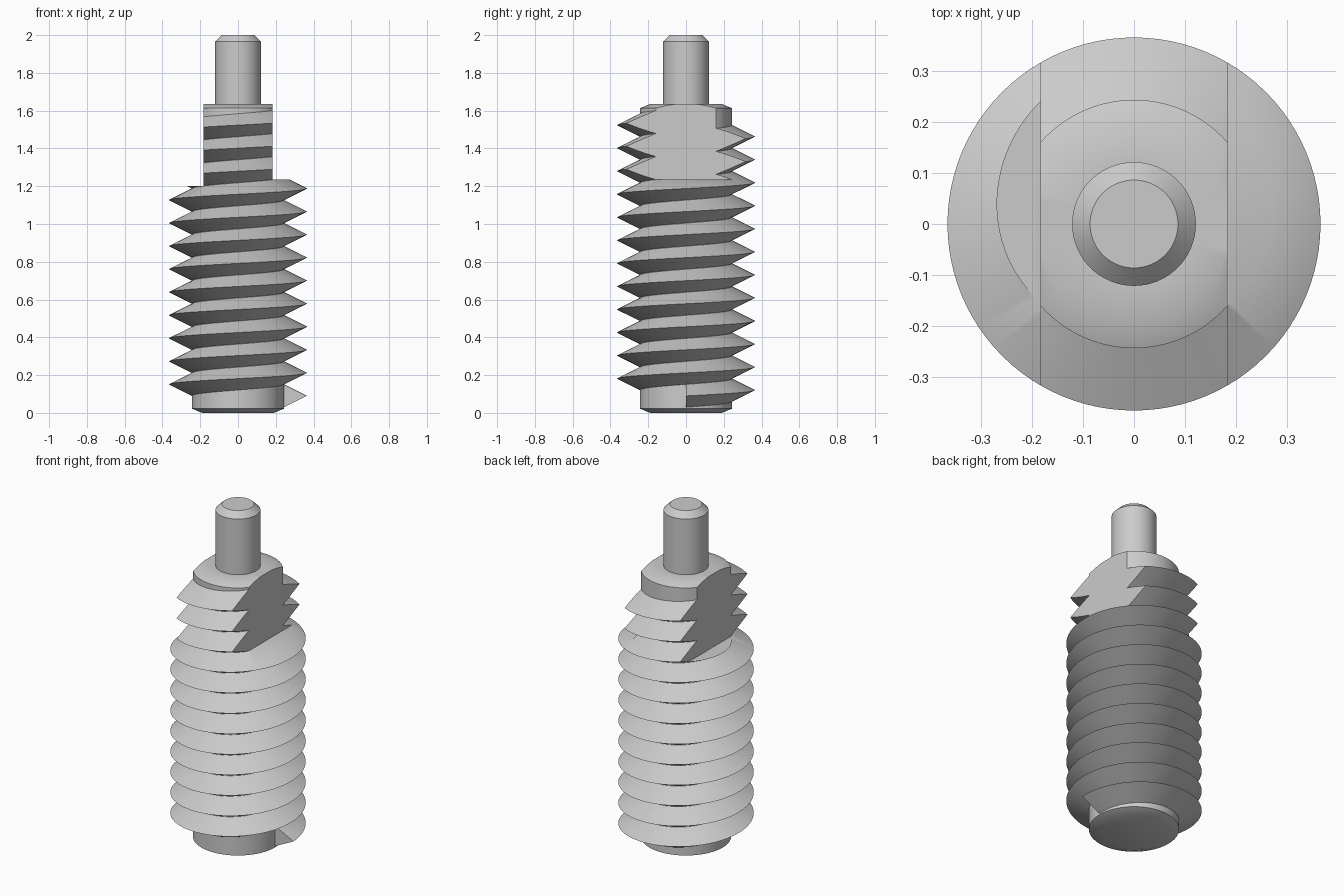
import bpy, bmesh, math

SEG = 96
PITCH = 0.122
TURNS = 12
ROOT, CREST = 0.243, 0.365
FLAT = 0.183

cube = bpy.data.objects.get("Cube")
if cube:
    bpy.data.objects.remove(cube, do_unlink=True)

steel = bpy.data.materials.new("grey steel")
steel.use_nodes = True
COLOR = (0.6, 0.6, 0.6, 1)
steel.diffuse_color = COLOR
steel.node_tree.nodes["Principled BSDF"].inputs["Base Color"].default_value = COLOR


def make_object(name, bm):
    bmesh.ops.recalc_face_normals(bm, faces=bm.faces)
    mesh = bpy.data.meshes.new(name)
    bm.to_mesh(mesh)
    bm.free()
    mesh.materials.append(steel)
    ob = bpy.data.objects.new(name, mesh)
    bpy.context.collection.objects.link(ob)
    return ob


def sweep(name, sections, closed_profile):
    """Skin a list of equal point rings and cap both ends."""
    bm = bmesh.new()
    rings = [[bm.verts.new(p) for p in s] for s in sections]
    n = len(rings[0])
    for a, b in zip(rings, rings[1:]):
        for i in range(n):
            j = (i + 1) % n
            bm.faces.new((a[i], a[j], b[j], b[i]))
    bm.faces.new(rings[0])
    bm.faces.new(rings[-1])
    return make_object(name, bm)


def circle(r, z):
    return [(r * math.cos(math.tau * i / SEG), r * math.sin(math.tau * i / SEG), z)
            for i in range(SEG)]


def box(name, x0, x1, z0, z1):
    bm = bmesh.new()
    bmesh.ops.create_cube(bm, size=1)
    for v in bm.verts:
        v.co = (x1 if v.co.x > 0 else x0, v.co.y * 1.2, z1 if v.co.z > 0 else z0)
    ob = make_object(name, bm)
    ob.hide_render = True
    return ob


# Core with chamfered ends, stepping up into the pin
profile = [(0.19, 0), (ROOT, 0.022), (ROOT, 1.613), (0.19, 1.635),
           (0.121, 1.635), (0.121, 1.966), (0.086, 2.0)]
body = sweep("threaded_body", [circle(r, z) for r, z in profile], True)

# Right-hand V thread as one helical ridge
half = PITCH / 2 - 0.0006
ridge = [(ROOT - 0.005, -half), (ROOT, -half), (CREST, 0), (ROOT, half), (ROOT - 0.005, half)]
sections = []
for k in range(SEG * TURNS + 1):
    a = math.tau * k / SEG
    z = 0.09 + PITCH * k / SEG
    sections.append([(r * math.cos(a), r * math.sin(a), z + dz) for r, dz in ridge])
thread = sweep("thread", sections, True)

# Wrench flats on both sides of the upper end
tools = [(thread, 'UNION'),
         (box("left_flat_cutter", FLAT, 0.6, 1.235, 1.8), 'DIFFERENCE'),
         (box("right_flat_cutter", -0.6, -FLAT, 1.2, 1.8), 'DIFFERENCE')]
for tool, operation in tools:
    mod = body.modifiers.new(tool.name, 'BOOLEAN')
    mod.object = tool
    mod.operation = operation
    mod.solver = 'EXACT'

# Bake the cuts, then remove the helpers
bpy.context.view_layer.update()
graph = bpy.context.evaluated_depsgraph_get()
baked = bpy.data.meshes.new_from_object(body.evaluated_get(graph))
body.modifiers.clear()
body.data = baked
for tool, _ in tools:
    bpy.data.objects.remove(tool, do_unlink=True)

bpy.ops.object.select_all(action='DESELECT')
body.select_set(True)
bpy.context.view_layer.objects.active = body
bpy.ops.object.shade_smooth_by_angle(angle=math.radians(30))
